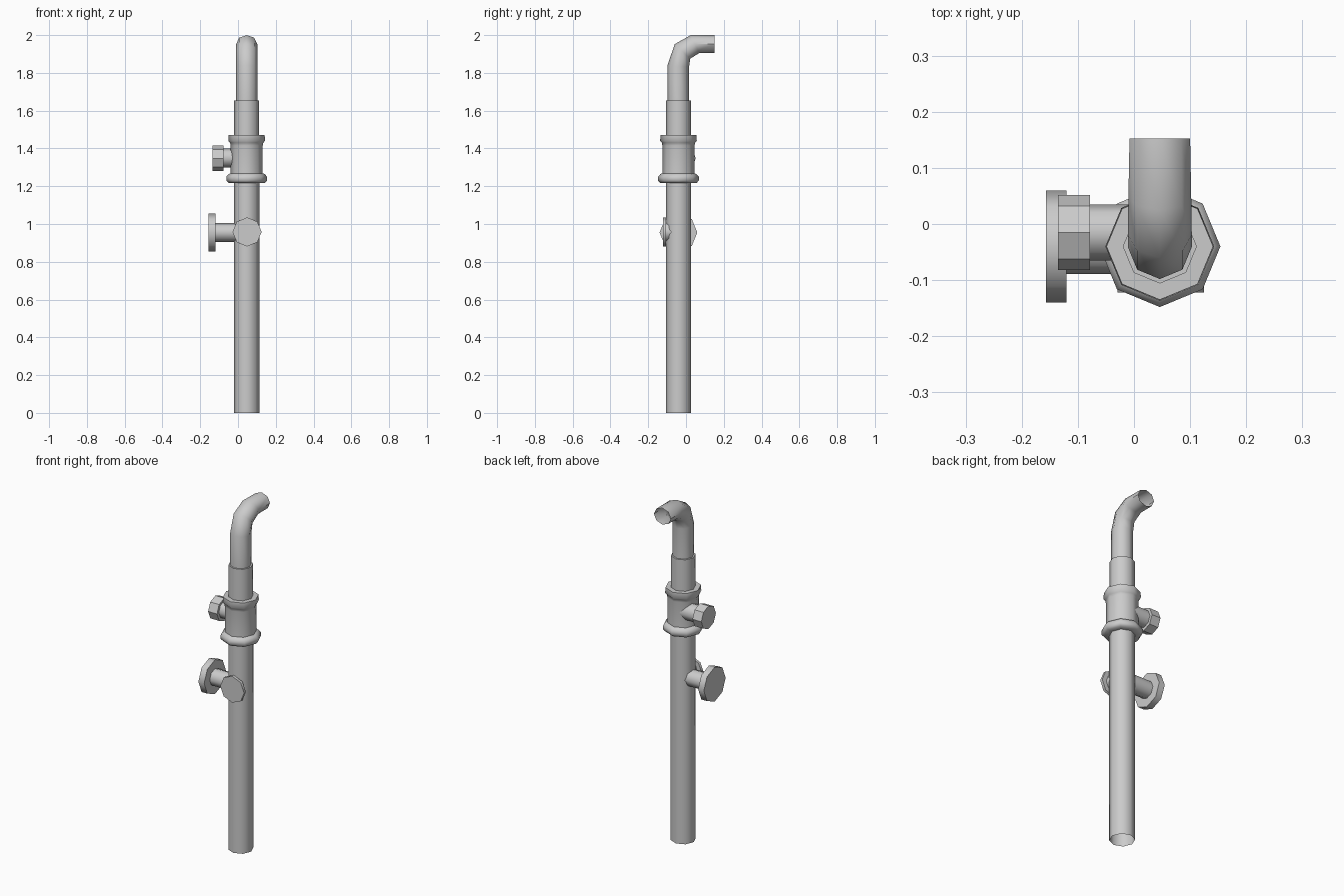
import bpy, bmesh, math
from mathutils import Vector

cube = bpy.data.objects.get("Cube")
if cube:
    bpy.data.objects.remove(cube, do_unlink=True)

SIDES = 8
AX, AY = 0.046, -0.04          # vertical axis of the standpipe
X, Y, Z = Vector((1, 0, 0)), Vector((0, 1, 0)), Vector((0, 0, 1))

metal = bpy.data.materials.new("grey_metal")
metal.use_nodes = True
grey = (0.6, 0.6, 0.6, 1)
metal.diffuse_color = grey
metal.node_tree.nodes["Principled BSDF"].inputs["Base Color"].default_value = grey


def loft(name, rings, caps=(False, False), smooth=True):
    """Skin rings given as (centre, half axis u, half axis v)."""
    bm = bmesh.new()
    loops = []
    for centre, u, v in rings:
        angles = [math.tau * i / SIDES for i in range(SIDES)]
        loops.append([bm.verts.new(centre + u * math.cos(a) + v * math.sin(a)) for a in angles])
    for low, high in zip(loops, loops[1:]):
        for i in range(SIDES):
            j = (i + 1) % SIDES
            bm.faces.new((low[i], low[j], high[j], high[i]))
    if caps[0]:
        bm.faces.new(loops[0][::-1])
    if caps[1]:
        bm.faces.new(loops[-1])
    bmesh.ops.recalc_face_normals(bm, faces=bm.faces)
    mesh = bpy.data.meshes.new(name)
    bm.to_mesh(mesh)
    bm.free()
    mesh.materials.append(metal)
    obj = bpy.data.objects.new(name, mesh)
    bpy.context.collection.objects.link(obj)
    if smooth:
        bpy.ops.object.select_all(action='DESELECT')
        obj.select_set(True)
        bpy.context.view_layer.objects.active = obj
        bpy.ops.object.shade_smooth_by_angle(angle=math.radians(50))
    return obj


def lathe(name, origin, direction, profile, caps=(True, True), smooth=True):
    """Turn a profile of (distance, radius) about a main axis."""
    u, v = {'x': (Y, Z), 'y': (Z, X), 'z': (X, Y)}[direction]
    axis = u.cross(v)
    rings = [(Vector(origin) + axis * d, u * r, v * r) for d, r in profile]
    return loft(name, rings, caps, smooth)


# Vertical pipe, open at the foot
lathe("main_pipe", (AX, AY, 0), 'z', [(0, 0.067), (1.23, 0.067)], (False, False))

# Valve body with a rounded lower collar and a lipped upper collar
lathe("valve_body", (AX, AY, 0), 'z', [
    (1.218, 0.067), (1.218, 0.097), (1.23, 0.108), (1.25, 0.108), (1.265, 0.095),
    (1.268, 0.085), (1.415, 0.085), (1.43, 0.088), (1.44, 0.097), (1.472, 0.095),
    (1.472, 0.06)], (False, True))
lathe("sleeve", (AX, AY, 0), 'z', [(1.46, 0.066), (1.655, 0.066)])

# Bent spout, each ring set by its outer and inner side in the y-z plane
bend = [((-0.098, 1.64), (0.016, 1.64), 0.057),
        ((-0.098, 1.84), (0.016, 1.83), 0.057),
        ((-0.06, 1.952), (0.022, 1.875), 0.057),
        ((0.025, 2.0), (0.07, 1.905), 0.056),
        ((0.152, 2.0), (0.152, 1.904), 0.054)]
rings = []
for outer, inner, width in bend:
    a, b = Vector((AX, *outer)), Vector((AX, *inner))
    rings.append(((a + b) / 2, X * width, (a - b) / 2))
loft("spout", rings)

# Side outlet with a round flange
lathe("outlet_stem", (0, AY, 0.955), 'x', [(-0.13, 0.049), (AX, 0.049)])
lathe("outlet_flange", (0, AY, 0.955), 'x', [(-0.157, 0.1), (-0.12, 0.1)])

# Front cap on a short neck
lathe("front_cap", (AX + 0.002, 0, 0.958), 'y', [(-0.122, 0.077), (-0.106, 0.077)])
lathe("front_cap_neck", (AX + 0.002, 0, 0.958), 'y', [(-0.11, 0.05), (AY, 0.05)])

# Upper bleed valve with a faceted nut
lathe("nut_stem", (0, -0.015, 1.35), 'x', [(-0.09, 0.05), (AX, 0.05)])
lathe("side_nut", (0, -0.015, 1.348), 'x', [(-0.135, 0.067), (-0.078, 0.067)], smooth=False)
